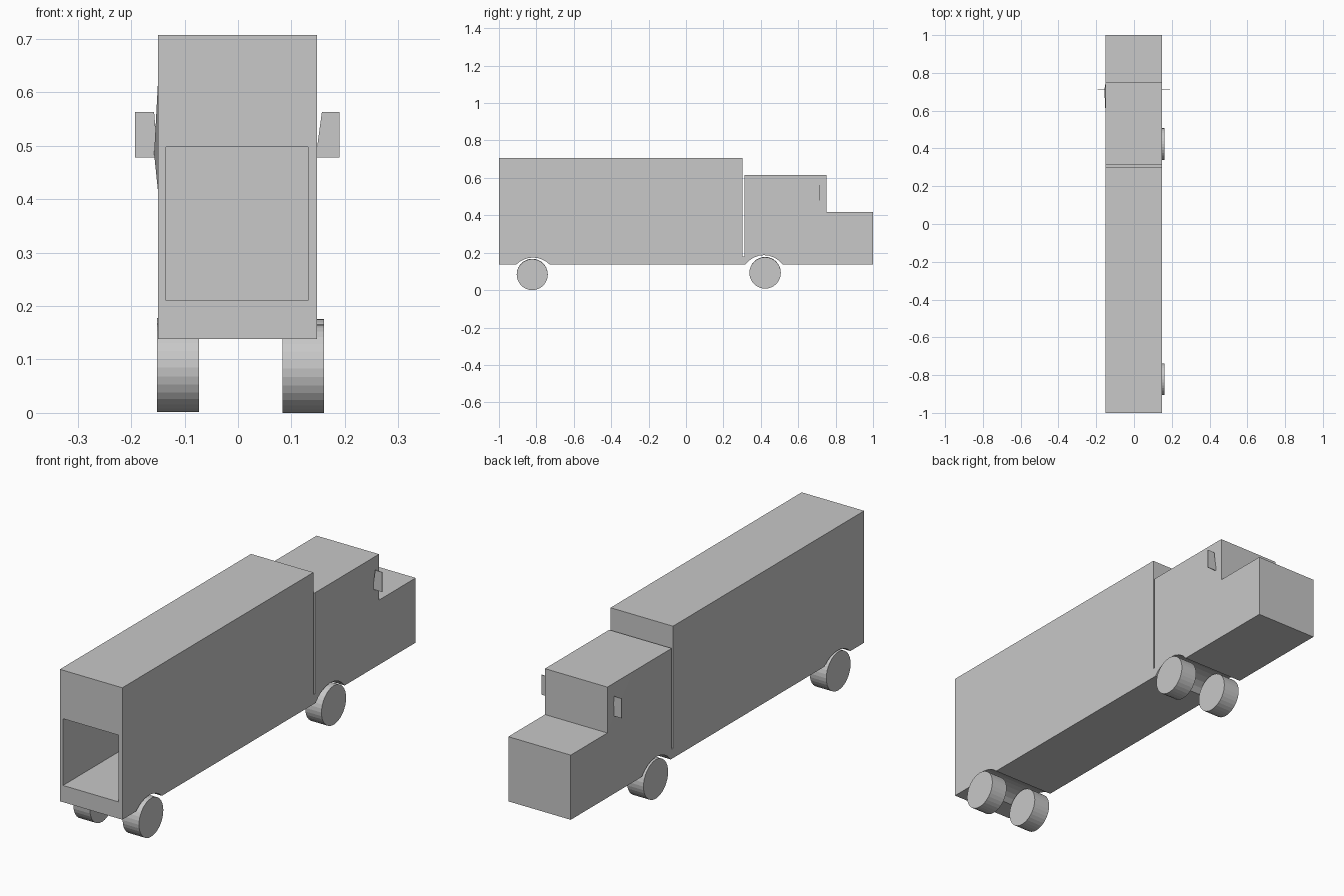
import bpy, bmesh, math

if "Cube" in bpy.data.objects:
    bpy.data.objects.remove(bpy.data.objects["Cube"])

grey = bpy.data.materials.new("plain grey")
grey.diffuse_color = (0.58, 0.58, 0.58, 1)
grey.use_nodes = True
grey.node_tree.nodes["Principled BSDF"].inputs["Base Color"].default_value = grey.diffuse_color

LEFT, RIGHT, BASE = -0.15, 0.148, 0.138


def finish(name, bm):
    bmesh.ops.recalc_face_normals(bm, faces=bm.faces[:])
    mesh = bpy.data.meshes.new(name)
    bm.to_mesh(mesh)
    bm.free()
    mesh.materials.append(grey)
    ob = bpy.data.objects.new(name, mesh)
    bpy.context.collection.objects.link(ob)
    return ob


def extrude(name, profile, axis, a, b):
    """Extrude a 2D profile along x (profile is y, z) or along y (profile is x, z)."""
    bm = bmesh.new()
    place = (lambda p, t: (t, p[0], p[1])) if axis == "x" else (lambda p, t: (p[0], t, p[1]))
    face = bm.faces.new([bm.verts.new(place(p, a)) for p in profile])
    moved = bmesh.ops.extrude_face_region(bm, geom=[face])["geom"]
    shift = (b - a, 0, 0) if axis == "x" else (0, b - a, 0)
    bmesh.ops.translate(bm, vec=shift, verts=[v for v in moved if isinstance(v, bmesh.types.BMVert)])
    return finish(name, bm)


def arch(y, half, top, steps=8):
    """Wheel arch points from rear to front along the underside."""
    rise = top - BASE
    r = (half * half + rise * rise) / (2 * rise)
    spread = math.asin(half / r)
    return [(y + r * math.sin(t), top - r + r * math.cos(t))
            for t in (spread * (2 * i / steps - 1) for i in range(steps + 1))]


# Body: cargo box, gap, cab and hood as one side profile
profile = [(-1, BASE)] + arch(-0.818, 0.088, 0.174) + arch(0.417, 0.099, 0.187) + [
    (1, BASE), (1, 0.417), (0.75, 0.417), (0.75, 0.615), (0.312, 0.615),
    (0.312, 0.18), (0.303, 0.18), (0.303, 0.707), (-1, 0.707)]
body = extrude("truck_body", profile, "x", LEFT, RIGHT)

# Cargo hold, open at the tail
hold = extrude("hold_cutter", [(-0.135, 0.21), (0.131, 0.21), (0.131, 0.498), (-0.135, 0.498)],
               "y", -1.1, 0.27)
cut = body.modifiers.new("hold", "BOOLEAN")
cut.operation = "DIFFERENCE"
cut.solver = "EXACT"
cut.object = hold
bpy.context.view_layer.objects.active = body
bpy.ops.object.modifier_apply(modifier=cut.name)
bpy.data.objects.remove(hold)

# Wheels
for end, y, z, r in (("rear", -0.822, 0.084, 0.083), ("front", 0.423, 0.093, 0.084)):
    for side, a, b in (("left", -0.152, -0.073), ("right", 0.083, 0.161)):
        lift = 0.003 if side == "left" else 0
        circle = [(y + r * math.cos(t), z - 0.001 + lift / 2 + r * math.sin(t))
                  for t in (2 * math.pi * i / 32 for i in range(32))]
        extrude(f"{end}_{side}_wheel", circle, "x", a, b)

# Side mirrors
extrude("right_mirror", [(0.147, 0.478), (0.19, 0.478), (0.19, 0.563), (0.157, 0.563), (0.147, 0.49)],
        "y", 0.711, 0.714)
extrude("left_mirror", [(-0.193, 0.478), (-0.15, 0.478), (-0.157, 0.563), (-0.193, 0.563)],
        "y", 0.711, 0.714)

# Shallow bulge on the cab side under the left mirror
bm = bmesh.new()
rim = [bm.verts.new((LEFT, y, z)) for y, z in ((0.57, 0.417), (0.75, 0.417), (0.75, 0.615), (0.57, 0.615))]
tip = bm.verts.new((-0.157, 0.71, 0.485))
for i in range(4):
    bm.faces.new((rim[i], rim[(i + 1) % 4], tip))
finish("left_cab_bulge", bm)
